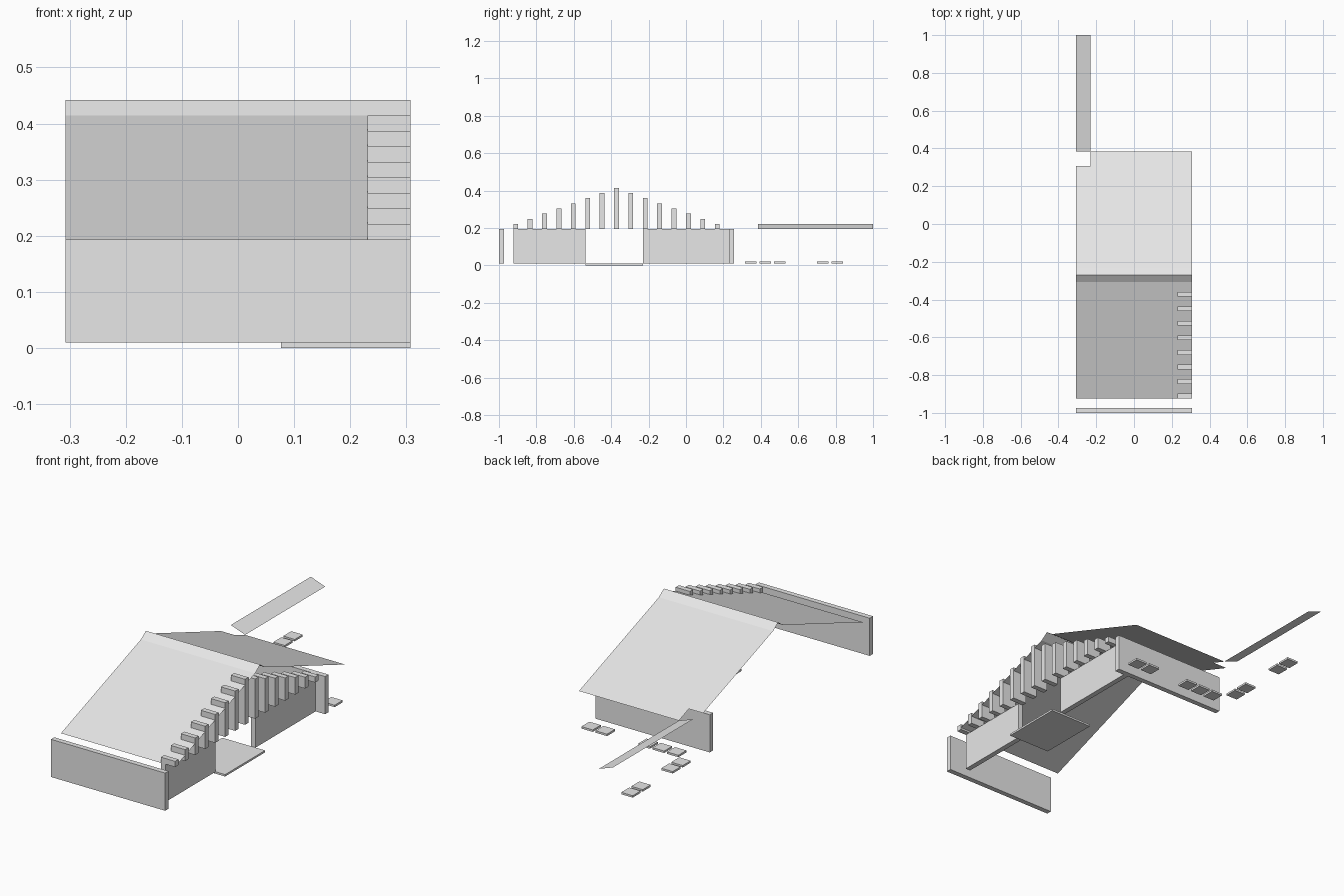
import bpy
import bmesh

cube = bpy.data.objects.get("Cube")
if cube:
    bpy.data.objects.remove(cube, do_unlink=True)

U = 1 / 13            # plan module: the model is 26 modules long
T = U / 3             # wall and post thickness
FLOOR, EAVES, STEP = 0.0096, 0.193, 0.0277
HALF = 4 * U

grey = bpy.data.materials.new("light grey")
grey.use_nodes = True
grey.diffuse_color = (0.8, 0.8, 0.8, 1)
grey.node_tree.nodes["Principled BSDF"].inputs["Base Color"].default_value = (0.8, 0.8, 0.8, 1)


def finish(name, bm):
    mesh = bpy.data.meshes.new(name)
    bm.to_mesh(mesh)
    bm.free()
    mesh.materials.append(grey)
    obj = bpy.data.objects.new(name, mesh)
    bpy.context.collection.objects.link(obj)
    return obj


def box(name, x0, x1, y0, y1, z0, z1):
    bm = bmesh.new()
    bmesh.ops.create_cube(bm, size=1)
    for v in bm.verts:
        v.co = ((x0 + x1) / 2 + v.co.x * (x1 - x0),
                (y0 + y1) / 2 + v.co.y * (y1 - y0),
                (z0 + z1) / 2 + v.co.z * (z1 - z0))
    return finish(name, bm)


def sheet(name, polygons):
    bm = bmesh.new()
    for polygon in polygons:
        bm.faces.new([bm.verts.new(p) for p in polygon])
    bmesh.ops.remove_doubles(bm, verts=bm.verts, dist=0.0001)
    return finish(name, bm)


# Walls: front and back across the width, one side wall with a doorway
box("front_wall", -HALF, HALF, -1, -1 + T, FLOOR, EAVES)
box("back_wall", -HALF, HALF, 3 * U, 3 * U + T, FLOOR, EAVES)
box("side_wall_front", 3 * U, 3 * U + T, -12 * U, -7 * U, FLOOR, EAVES)
box("side_wall_back", 3 * U, 3 * U + T, -3 * U, 3 * U, FLOOR, EAVES)
box("doorway_slab", U, HALF, -7 * U, -3 * U, 0, FLOOR)

# Gable posts, rising to the ridge and falling again
for k in range(15):
    y = (k - 12) * U
    top = EAVES + STEP * (8 - abs(k - 7))
    box(f"gable_post_{k + 1}", 3 * U, HALF, y, y + T, EAVES, top)

# Roof slopes with a steeper ridge cap
CAP, RIDGE = EAVES + 8 * STEP, EAVES + 9 * STEP


def strip(y0, z0, y1, z1):
    return [(-HALF, y0, z0), (HALF, y0, z0), (HALF, y1, z1), (-HALF, y1, z1)]


sheet("front_roof", [strip(-12 * U, EAVES, -4 * U, CAP)])
sheet("ridge_cap", [strip(-4 * U, CAP, -3.5 * U, RIDGE),
                    strip(-3.5 * U, RIDGE, -3 * U, CAP)])

# Back slope has a square notch at its corner
notch = EAVES + STEP
sheet("back_roof", [
    strip(-3 * U, CAP, 4 * U, notch),
    [(-3 * U, 4 * U, notch), (HALF, 4 * U, notch),
     (HALF, 5 * U, EAVES), (-3 * U, 5 * U, EAVES)]])

# Narrow tilted eave running out behind the building
sheet("side_eave", [[(-HALF, 5 * U, notch), (-3 * U, 5 * U, EAVES),
                     (-3 * U, 1, EAVES), (-HALF, 1, notch)]])

# Ground tiles, one per plan cell
cells = [(3.5, 4.5), (2.5, 4.5), (-0.5, 4.5), (-1.5, 4.5), (-2.5, 4.5),
         (-3.5, 5.5), (-3.5, 6.5), (-3.5, 9.5), (-3.5, 10.5)]
R = 0.4 * U
for i, (cx, cy) in enumerate(cells):
    x, y = cx * U, cy * U
    box(f"ground_tile_{i + 1}", x - R, x + R, y - R, y + R, FLOOR, 2 * FLOOR)
